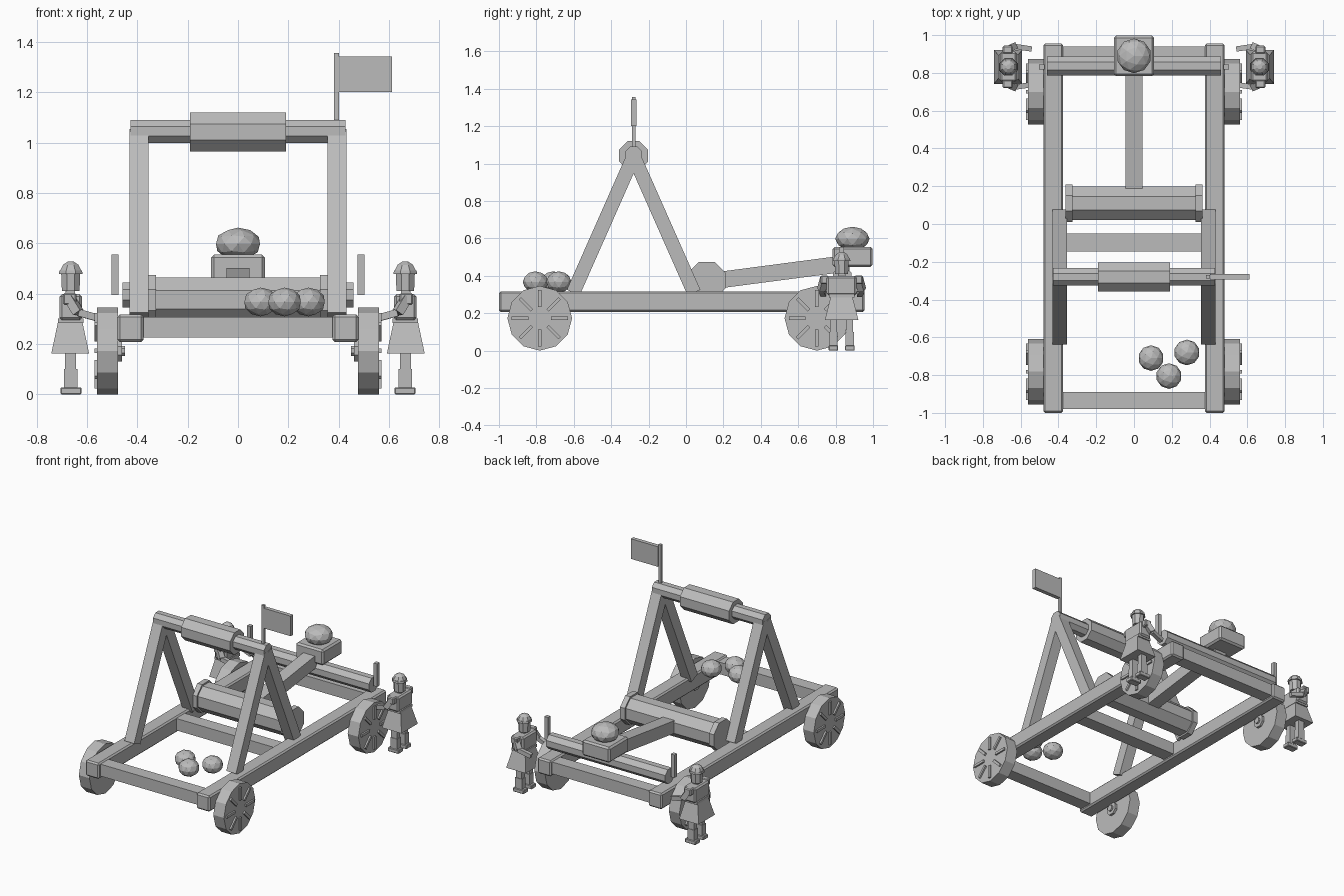
import bpy, bmesh, math
from mathutils import Vector, Matrix

if "Cube" in bpy.data.objects:
    bpy.data.objects.remove(bpy.data.objects["Cube"])

grey = bpy.data.materials.new("plain grey")
grey.diffuse_color = (0.5, 0.5, 0.5, 1)
grey.use_nodes = True
grey.node_tree.nodes["Principled BSDF"].inputs["Base Color"].default_value = grey.diffuse_color


def finish(name, bm):
    me = bpy.data.meshes.new(name)
    bmesh.ops.recalc_face_normals(bm, faces=bm.faces)
    bm.to_mesh(me)
    bm.free()
    me.materials.append(grey)
    ob = bpy.data.objects.new(name, me)
    bpy.context.collection.objects.link(ob)
    return ob


def box(name, x, y, z, bevel=0.0):
    """Box from (min, max) ranges."""
    bm = bmesh.new()
    size = Vector((x[1] - x[0], y[1] - y[0], z[1] - z[0]))
    mid = Vector((x[0] + x[1], y[0] + y[1], z[0] + z[1])) / 2
    bmesh.ops.create_cube(bm, size=1, matrix=Matrix.Translation(mid) @ Matrix.Diagonal((*size, 1)))
    if bevel:
        bmesh.ops.bevel(bm, geom=bm.edges[:], offset=bevel, segments=1, affect='EDGES')
    return finish(name, bm)


def beam(name, a, b, w, d):
    """Square beam between two points."""
    a, b = Vector(a), Vector(b)
    bm = bmesh.new()
    rot = (b - a).to_track_quat('Z', 'Y').to_matrix().to_4x4()
    bmesh.ops.create_cube(bm, size=1, matrix=Matrix.Translation((a + b) / 2) @ rot
                          @ Matrix.Diagonal((w, d, (b - a).length, 1)))
    return finish(name, bm)


def drum(name, x, y, z, apothem, sides=8, turn=0.5):
    """Prism along x; turn is in steps, 0.5 gives a flat top."""
    bm = bmesh.new()
    r = apothem / math.cos(math.pi / sides) if turn else apothem
    m = (Matrix.Translation(((x[0] + x[1]) / 2, y, z)) @ Matrix.Rotation(math.pi / 2, 4, 'Y')
         @ Matrix.Rotation(turn * 2 * math.pi / sides, 4, 'Z'))
    bmesh.ops.create_cone(bm, cap_ends=True, segments=sides, radius1=r, radius2=r,
                          depth=x[1] - x[0], matrix=m)
    return finish(name, bm)


def taper(name, c, z, r1, r2, sides=8, sx=1, sy=1):
    """Upright tapered prism with flat sides facing the axes."""
    bm = bmesh.new()
    k = math.cos(math.pi / sides)
    m = (Matrix.Translation((c[0], c[1], (z[0] + z[1]) / 2)) @ Matrix.Diagonal((sx, sy, 1, 1))
         @ Matrix.Rotation(math.pi / sides, 4, 'Z'))
    bmesh.ops.create_cone(bm, cap_ends=True, segments=sides, radius1=r1 / k, radius2=r2 / k,
                          depth=z[1] - z[0], matrix=m)
    return finish(name, bm)


def stone(name, c, r, squash):
    bm = bmesh.new()
    bmesh.ops.create_icosphere(bm, subdivisions=2, radius=r,
                               matrix=Matrix.Translation(c) @ Matrix.Diagonal((1, 1, squash, 1)))
    return finish(name, bm)


def sx(s, a, b):
    return (min(s * a, s * b), max(s * a, s * b))


# Base frame
box("front_crossbeam", (-0.38, 0.38), (-0.98, -0.89), (0.225, 0.308))
box("middle_crossbeam", (-0.38, 0.38), (-0.145, -0.05), (0.225, 0.308))
box("back_crossbeam", (-0.38, 0.38), (0.85, 0.94), (0.225, 0.308))

for s in (-1, 1):
    side = "left" if s < 0 else "right"
    box(side + "_rail", sx(s, 0.375, 0.48), (-1.0, 0.955), (0.207, 0.317), 0.01)

    # A-frame legs
    for part, y in (("front", -0.603), ("back", 0.043)):
        beam(f"{side}_{part}_frame_leg", (s * 0.393, y, 0.31), (s * 0.393, -0.28, 1.04), 0.075, 0.075)

    # Wheels with hubs and raised spokes
    for part, y in (("front", -0.782), ("back", 0.70)):
        drum(f"{side}_{part}_wheel", sx(s, 0.478, 0.56), y, 0.173, 0.173, 12, 0)
        drum(f"{side}_{part}_axle_hub", sx(s, 0.462, 0.48), y, 0.173, 0.042)
        drum(f"{side}_{part}_axle_end", sx(s, 0.45, 0.465), y, 0.173, 0.02)
        for i in range(8):
            a = i * math.pi / 4
            d = Vector((0, math.cos(a), math.sin(a)))
            c = Vector((s * 0.562, y, 0.173))
            spoke = box(f"{side}_{part}_spoke_{i}", (-0.009, 0.009), (0.06, 0.15), (-0.009, 0.009))
            spoke.matrix_world = Matrix.Translation(c) @ Matrix.Rotation(a, 4, 'X')

    # Winch drum collars and crank handles
    drum(side + "_drum_collar", sx(s, 0.325, 0.362), 0.11, 0.375, 0.1)
    box(side + "_crank_handle", sx(s, 0.475, 0.502), (0.817, 0.845), (0.395, 0.555))

# Torsion drum, rear winch bar, top bar and padding
drum("torsion_drum", (-0.35, 0.35), 0.11, 0.375, 0.089)
drum("rear_winch_bar", (-0.46, 0.46), 0.836, 0.395, 0.05)
drum("top_bar", (-0.428, 0.428), -0.28, 1.045, 0.046)
drum("top_bar_padding", (-0.19, 0.19), -0.28, 1.043, 0.077)

# Flag
box("flag_pole", (0.382, 0.402), (-0.289, -0.269), (1.05, 1.357))
box("flag", (0.402, 0.612), (-0.293, -0.265), (1.202, 1.342))

# Throwing arm, bucket and stones
beam("throwing_arm", (0, 0.10, 0.367), (0, 0.87, 0.468), 0.09, 0.088)
box("bucket", (-0.107, 0.107), (0.783, 0.998), (0.447, 0.555), 0.012)
stone("loaded_stone", (0, 0.89, 0.598), 0.092, 0.7)
for i, (x, y) in enumerate(((0.09, -0.71), (0.28, -0.68), (0.185, -0.805))):
    stone(f"spare_stone_{i}", (x, y, 0.367), 0.068, 0.84)

# Two crew figures facing the machine
for s in (-1, 1):
    p = "left_crew_" if s < 0 else "right_crew_"
    cx, cy = 0.665, 0.832
    for t in (-1, 1):
        ly = cy + t * 0.044
        q = p + ("near_" if t < 0 else "far_")
        box(q + "foot", sx(s, 0.622, 0.705), (ly - 0.026, ly + 0.026), (0, 0.028), 0.004)
        box(q + "shin", sx(s, 0.639, 0.691), (ly - 0.022, ly + 0.022), (0.026, 0.1))
        box(q + "thigh", sx(s, 0.643, 0.687), (ly - 0.018, ly + 0.018), (0.095, 0.19))
        shoulder = (s * 0.672, cy + t * 0.092, 0.385)
        elbow = (s * 0.635, cy + t * 0.108, 0.325)
        beam(q + "upper_arm", shoulder, elbow, 0.036, 0.036)
        beam(q + "forearm", elbow, (s * 0.545, cy + t * 0.095, 0.30), 0.028, 0.028)
        box(q + "shoulder", sx(s, 0.642, 0.695), sx(1, cy + t * 0.07, cy + t * 0.112), (0.355, 0.402), 0.006)
    taper(p + "tunic_skirt", (s * 0.667, cy), (0.163, 0.29), 0.075, 0.048, 4, 1, 1.2)
    box(p + "belt", sx(s, 0.615, 0.716), (cy - 0.068, cy + 0.068), (0.283, 0.302))
    box(p + "torso", sx(s, 0.62, 0.71), (cy - 0.08, cy + 0.08), (0.295, 0.398), 0.01)
    box(p + "neck", sx(s, 0.648, 0.685), (cy - 0.02, cy + 0.02), (0.39, 0.42))
    taper(p + "head", (s * cx, cy), (0.41, 0.485), 0.035, 0.038)
    taper(p + "helmet_brim", (s * cx, cy), (0.478, 0.492), 0.047, 0.045)
    taper(p + "helmet_dome", (s * cx, cy), (0.49, 0.515), 0.043, 0.03)
    taper(p + "helmet_top", (s * cx, cy), (0.515, 0.527), 0.03, 0.012)
